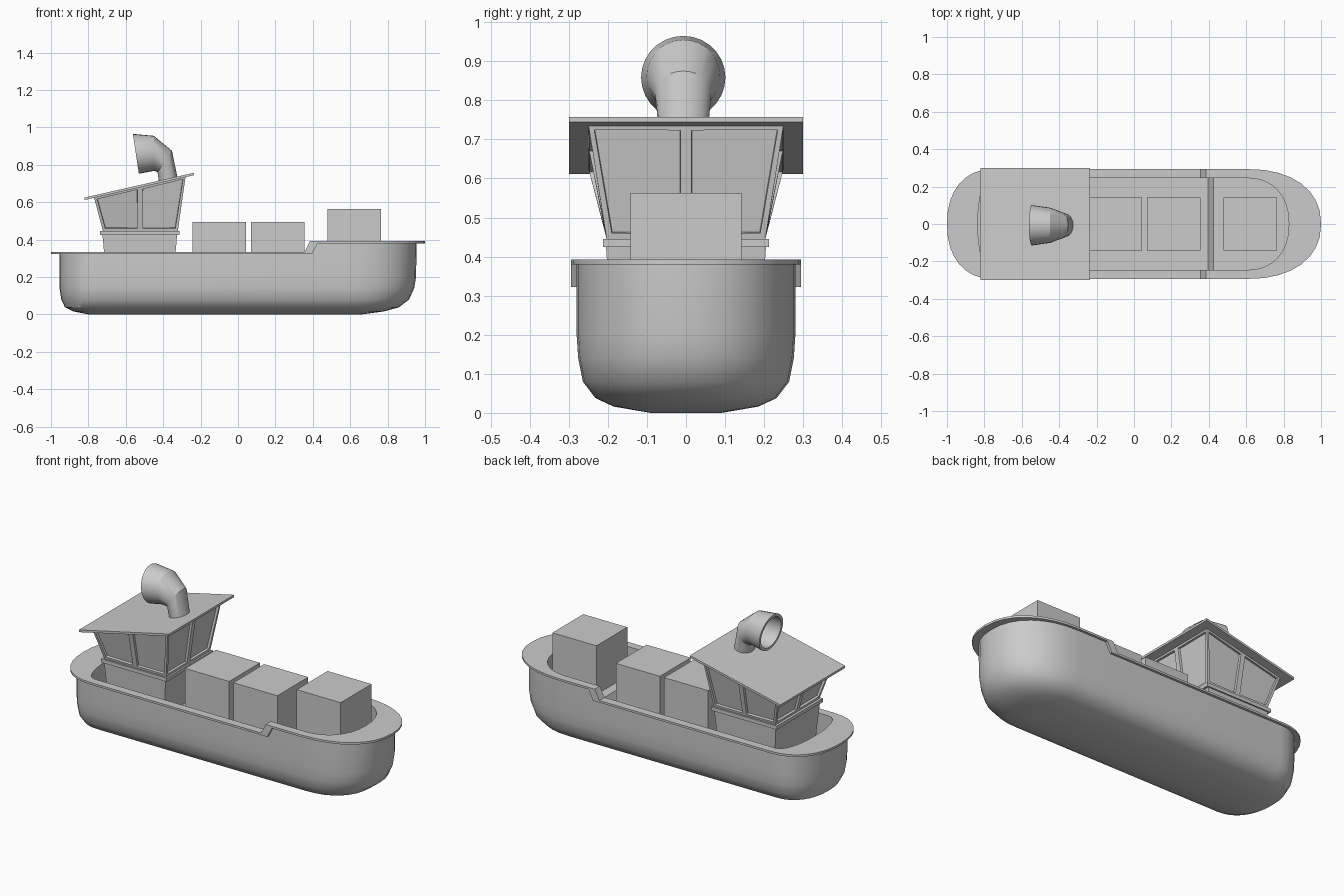
import bpy, bmesh, math

if "Cube" in bpy.data.objects:
    bpy.data.objects.remove(bpy.data.objects["Cube"])


def finish(name, bm, smooth=None):
    bmesh.ops.recalc_face_normals(bm, faces=bm.faces)
    me = bpy.data.meshes.new(name)
    bm.to_mesh(me)
    bm.free()
    ob = bpy.data.objects.new(name, me)
    bpy.context.collection.objects.link(ob)
    if smooth:
        bpy.ops.object.select_all(action='DESELECT')
        bpy.context.view_layer.objects.active = ob
        ob.select_set(True)
        bpy.ops.object.shade_smooth_by_angle(angle=math.radians(smooth))
    return ob


def loft(bm, rings):
    """Bridge closed rings of points; returns the vertex rings."""
    vr = [[bm.verts.new(p) for p in r] for r in rings]
    for a, b in zip(vr, vr[1:]):
        n = len(a)
        for i in range(n):
            bm.faces.new((a[i], a[(i + 1) % n], b[(i + 1) % n], b[i]))
    return vr


def step(lo, hi, x0, x1):
    return lambda x: lo + (hi - lo) * min(1, max(0, (x - x0) / (x1 - x0)))


# hull: stacked plan outlines, outer skin -> rim -> inner wall -> deck
CB, CS, SEG, N = 0.6, -0.75, 8, 2.25


def outline(hw, xs, xb, zf):
    e = 2 / N
    q = [(math.cos(t) ** e if k < SEG else 0, math.sin(t) ** e)
         for k in range(SEG + 1) for t in [k * math.pi / 2 / SEG]]
    half = [(CB + (xb - CB) * c, hw * s) for c, s in q]
    half += [(x, hw) for x in (0.425, 0.395, 0.385, 0.355)]
    half += [(CS + (xs - CS) * c, hw * s) for c, s in reversed(q)]
    pts = half + [(x, -y) for x, y in half[-2:0:-1]]
    return [(x, y, zf(x) if callable(zf) else zf) for x, y in pts]


def strip_cap(bm, ring):
    n = len(ring)
    h = n // 2
    for i in range(h):
        vs = [ring[i], ring[i + 1], ring[(n - i - 1) % n], ring[(n - i) % n]]
        bm.faces.new(list(dict.fromkeys(vs)))


under = step(0.322, 0.380, 0.395, 0.425)
top = step(0.334, 0.392, 0.355, 0.385)
deck = step(0.208, 0.277, 0.395, 0.425)
bm = bmesh.new()
rings = loft(bm, [outline(*r) for r in (
    (0.09, -0.80, 0.66, 0.0),
    (0.185, -0.88, 0.78, 0.016),
    (0.232, -0.925, 0.86, 0.038),
    (0.264, -0.945, 0.915, 0.08),
    (0.276, -0.954, 0.942, 0.14),
    (0.28, -0.955, 0.952, 0.20),
    (0.28, -0.955, 0.955, under),
    (0.294, -1.0, 1.0, under),
    (0.294, -1.0, 1.0, top),
    (0.246, -0.835, 0.828, top),
    (0.246, -0.835, 0.828, deck))])
strip_cap(bm, rings[0])
strip_cap(bm, rings[-1])
finish("hull", bm, 30)


# cargo crates with four recessed panels per face
def crate(name, x, z, s=0.285):
    bm = bmesh.new()
    bmesh.ops.create_cube(bm, size=s)
    bmesh.ops.subdivide_edges(bm, edges=bm.edges[:], cuts=1, use_grid_fill=True)
    bmesh.ops.recalc_face_normals(bm, faces=bm.faces)
    bmesh.ops.inset_individual(bm, faces=bm.faces[:], thickness=0.018, depth=0)
    panels = [f for f in bm.faces if f.calc_area() < 0.0125 and
              all(min(s / 2 - abs(c) for c in v.co if abs(abs(c) - s / 2) > 1e-4 or 0)
                  > 0.01 if sum(abs(abs(c) - s / 2) < 1e-4 for c in v.co) == 1 else False
                  for v in f.verts)
              and all(sum(abs(c) < 0.01 for c in v.co) == 0 for v in f.verts)]
    bmesh.ops.inset_individual(bm, faces=panels, thickness=0.002, depth=-0.012)
    finish(name, bm).location = (x, 0, z + s / 2)


crate("crate_aft", -0.10, 0.209)
crate("crate_middle", 0.212, 0.209)
crate("crate_bow", 0.622, 0.278)


# cabin: tapered boxes described by (x0, x1, half y, z)
def rect(x0, x1, hy, zf):
    xm = (x0 + x1) / 2
    pts = [(x0, -hy), (xm, -hy), (x1, -hy), (x1, 0), (x1, hy), (xm, hy), (x0, hy), (x0, 0)]
    return [(x, y, zf(x) if callable(zf) else zf) for x, y in pts]


def box(name, *levels, windows=False):
    bm = bmesh.new()
    r = loft(bm, [rect(*l) for l in levels])
    walls = bm.faces[:]
    bm.faces.new(r[0])
    bm.faces.new(r[-1])
    bmesh.ops.recalc_face_normals(bm, faces=bm.faces)
    if windows:
        bmesh.ops.inset_individual(bm, faces=walls, thickness=0.02, depth=0)
        bmesh.ops.inset_individual(bm, faces=walls, thickness=0.002, depth=-0.013)
    return finish(name, bm)


def roof(offset):
    return lambda x: 0.612 + offset + 0.2265 * (x + 0.82)


box("cabin_base", (-0.705, -0.345, 0.19, 0.205), (-0.725, -0.325, 0.205, 0.43))
box("cabin_ledge", (-0.737, -0.312, 0.213, 0.424), (-0.737, -0.312, 0.213, 0.445))
box("cabin_windows", (-0.722, -0.322, 0.203, 0.445), (-0.77, -0.28, 0.25, roof(0.003)),
    windows=True)
box("cabin_roof", (-0.82, -0.235, 0.30, roof(0)), (-0.82, -0.235, 0.30, roof(0.013)))

# funnel: bent pipe flaring to an open mouth that faces the stern
SECTIONS = [((-0.315, 0.69), (-0.42, 0.69), 0.06),
            ((-0.353, 0.875), (-0.43, 0.76), 0.072),
            ((-0.450, 0.955), (-0.447, 0.768), 0.094),
            ((-0.562, 0.965), (-0.530, 0.752), 0.108)]


def section(a, b, r, k=1.0, n=28):
    cx, cz = (a[0] + b[0]) / 2, (a[1] + b[1]) / 2
    hx, hz = (a[0] - b[0]) / 2 * k, (a[1] - b[1]) / 2 * k
    angles = [2 * math.pi * i / n for i in range(n)]
    return [(cx + hx * math.cos(t), r * k * math.sin(t) - 0.007, cz + hz * math.cos(t))
            for t in angles]


bm = bmesh.new()
rings = loft(bm, [section(*s) for s in SECTIONS] +
             [section(*s, k=0.85) for s in SECTIONS[::-1]])
bm.faces.new(rings[0])
bm.faces.new(rings[-1])
finish("funnel", bm, 25)
